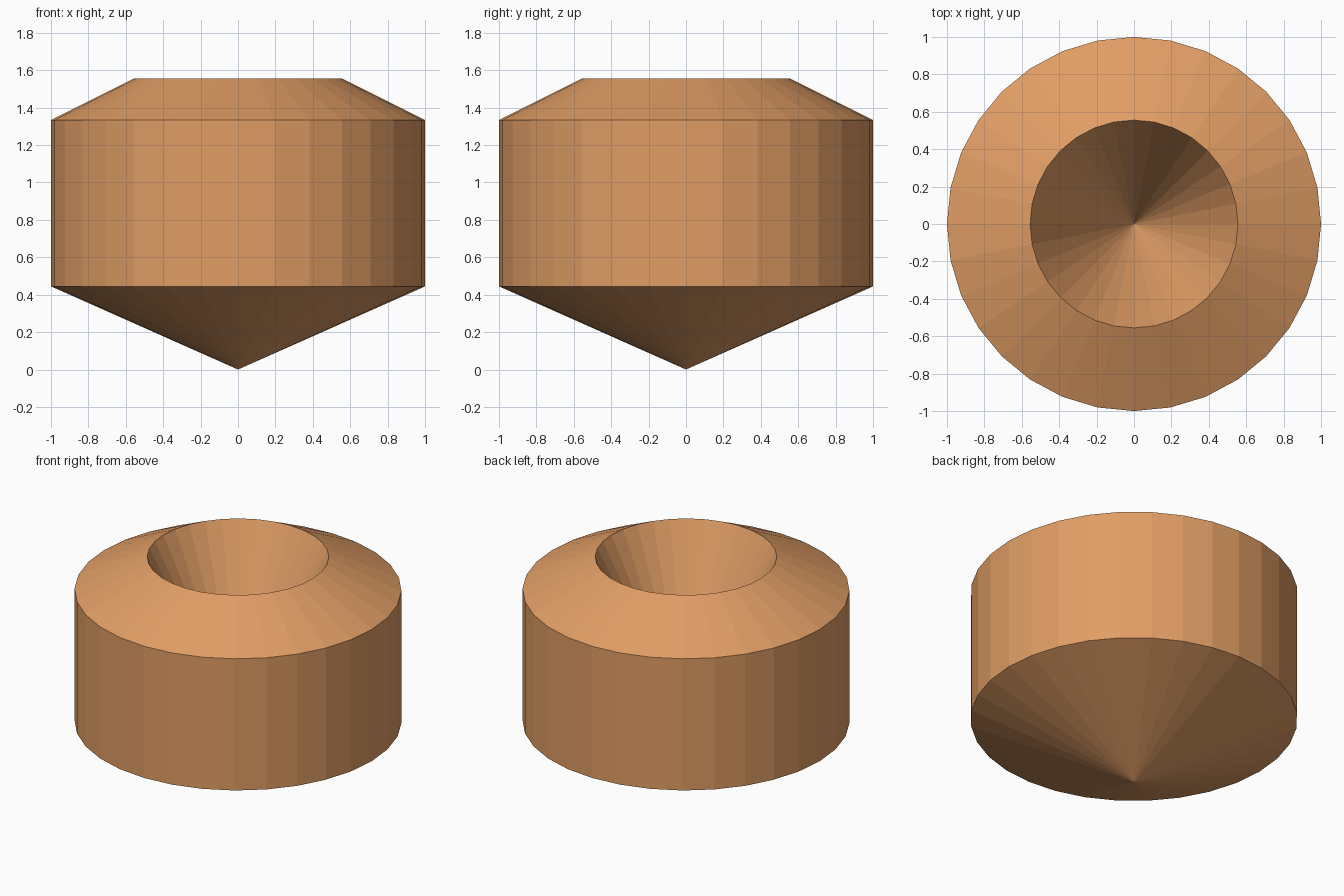
import bpy, bmesh, math

if "Cube" in bpy.data.objects:
    bpy.data.objects.remove(bpy.data.objects["Cube"])

SIDES = 32
U = 1 / 9  # profile is laid out in ninths of the outer radius

# Half profile (radius, height): base tip, wall, sloped shoulder, rim, bottom of the conical well
PROFILE = [(0, 0), (9, 4), (9, 12), (5, 14), (0, 4)]


def lathe(name, profile, sides):
    bm = bmesh.new()
    verts = [bm.verts.new((r * U, 0, z * U)) for r, z in profile]
    edges = [bm.edges.new(pair) for pair in zip(verts, verts[1:])]
    bmesh.ops.spin(bm, geom=verts + edges, cent=(0, 0, 0), axis=(0, 0, 1),
                   angle=math.tau, steps=sides)
    bmesh.ops.remove_doubles(bm, verts=bm.verts, dist=1e-4)
    bmesh.ops.recalc_face_normals(bm, faces=bm.faces)
    mesh = bpy.data.meshes.new(name)
    bm.to_mesh(mesh)
    bm.free()
    obj = bpy.data.objects.new(name, mesh)
    bpy.context.collection.objects.link(obj)
    return obj


# Turned body with a funnel-shaped well
body = lathe("hollow_body", PROFILE, SIDES)
clay = bpy.data.materials.new("clay")
clay.diffuse_color = (0.75, 0.34, 0.13, 1)
clay.use_nodes = True
clay.node_tree.nodes["Principled BSDF"].inputs["Base Color"].default_value = clay.diffuse_color
body.data.materials.append(clay)
